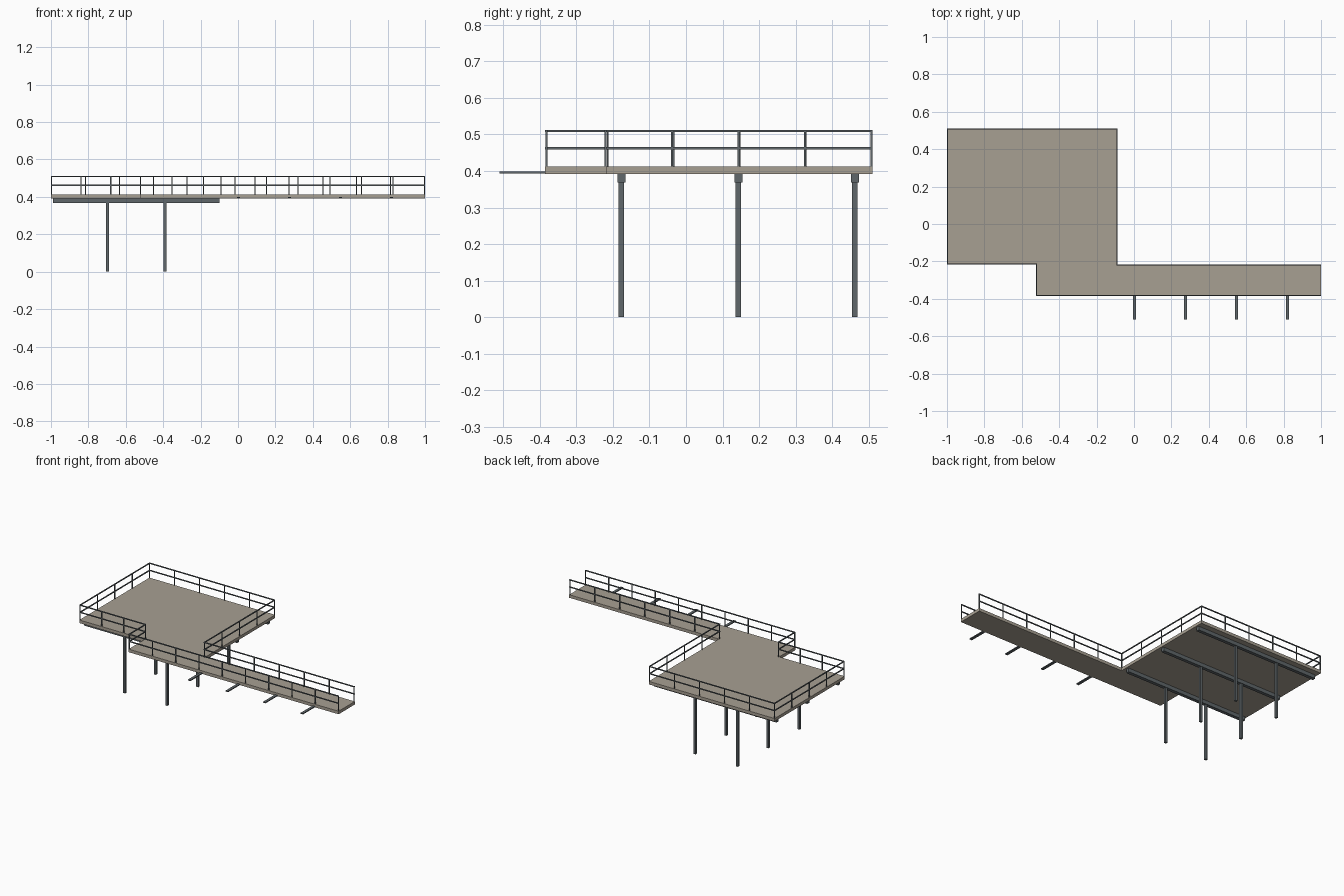
import bpy, bmesh, math
from mathutils import Vector

if "Cube" in bpy.data.objects:
    bpy.data.objects.remove(bpy.data.objects["Cube"])


def material(name, rgb):
    m = bpy.data.materials.new(name)
    m.diffuse_color = (*rgb, 1)
    m.use_nodes = True
    m.node_tree.nodes["Principled BSDF"].inputs["Base Color"].default_value = m.diffuse_color
    return m


CONCRETE = material("warm grey deck", (0.39, 0.35, 0.29))
STEEL = material("dark steel", (0.115, 0.135, 0.145))


def finish(name, bm, mat):
    bmesh.ops.recalc_face_normals(bm, faces=bm.faces)
    me = bpy.data.meshes.new(name)
    bm.to_mesh(me)
    bm.free()
    me.materials.append(mat)
    ob = bpy.data.objects.new(name, me)
    bpy.context.collection.objects.link(ob)
    return ob


def add_box(bm, lo, hi):
    lo, hi = Vector(lo), Vector(hi)
    verts = bmesh.ops.create_cube(bm, size=1)["verts"]
    for v in verts:
        v.co = (lo + hi) / 2 + v.co * (hi - lo)


def box(name, lo, hi, mat):
    bm = bmesh.new()
    add_box(bm, lo, hi)
    return finish(name, bm, mat)


# Deck: one extruded outline, platform plus walkway
X0, XS, XI, X1 = -1.0, -0.525, -0.087, 1.0
Y0, YS, Y1 = -0.385, -0.217, 0.51
Z0, Z1 = 0.392, 0.412
outline = [(X1, YS), (XI, YS), (XI, Y1), (X0, Y1),
           (X0, YS), (XS, YS), (XS, Y0), (X1, Y0)]
bm = bmesh.new()
face = bm.faces.new([bm.verts.new((x, y, Z0)) for x, y in outline])
ext = bmesh.ops.extrude_face_region(bm, geom=[face])["geom"]
bmesh.ops.translate(bm, vec=(0, 0, Z1 - Z0),
                    verts=[g for g in ext if isinstance(g, bmesh.types.BMVert)])
finish("deck", bm, CONCRETE)

# Railing: follows the deck edge, open at the walkway end
R = 0.003
I = R
path = [(X1 - I, YS - I), (XI - I, YS - I), (XI - I, Y1 - I), (X0 + I, Y1 - I),
        (X0 + I, YS + I), (XS + I, YS + I), (XS + I, Y0 + I), (X1 - I, Y0 + I)]
rails, posts = bmesh.new(), bmesh.new()
placed = set()
for (ax, ay), (bx, by) in zip(path, path[1:]):
    for z in (0.462, 0.509):
        add_box(rails, (min(ax, bx) - R, min(ay, by) - R, z - R),
                (max(ax, bx) + R, max(ay, by) + R, z + R))
    n = math.ceil(math.hypot(bx - ax, by - ay) / 0.186)
    for i in range(n + 1):
        x, y = ax + (bx - ax) * i / n, ay + (by - ay) * i / n
        key = (round(x, 3), round(y, 3))
        if key not in placed:
            placed.add(key)
            add_box(posts, (x - 0.0027, y - 0.0027, Z1 - 0.002),
                    (x + 0.0027, y + 0.0027, 0.507))
finish("handrails", rails, STEEL)
finish("railing_posts", posts, STEEL)

# Beams under the platform, each carried by two columns
for j, y in enumerate((-0.177, 0.143, 0.462), 1):
    box(f"beam_{j}", (-0.988, y - 0.011, 0.368), (-0.099, y + 0.011, Z0), STEEL)
    for k, x in enumerate((-0.698, -0.391), 1):
        box(f"column_{j}_{k}", (x - 0.0075, y - 0.0075, 0),
            (x + 0.0075, y + 0.0075, 0.37), STEEL)

# Thin brackets reaching out from the walkway
for j in range(4):
    x = 0.003 + j * 0.2725
    box(f"walkway_bracket_{j + 1}", (x - 0.009, -0.51, 0.393),
        (x + 0.009, Y0 + 0.002, 0.399), STEEL)
